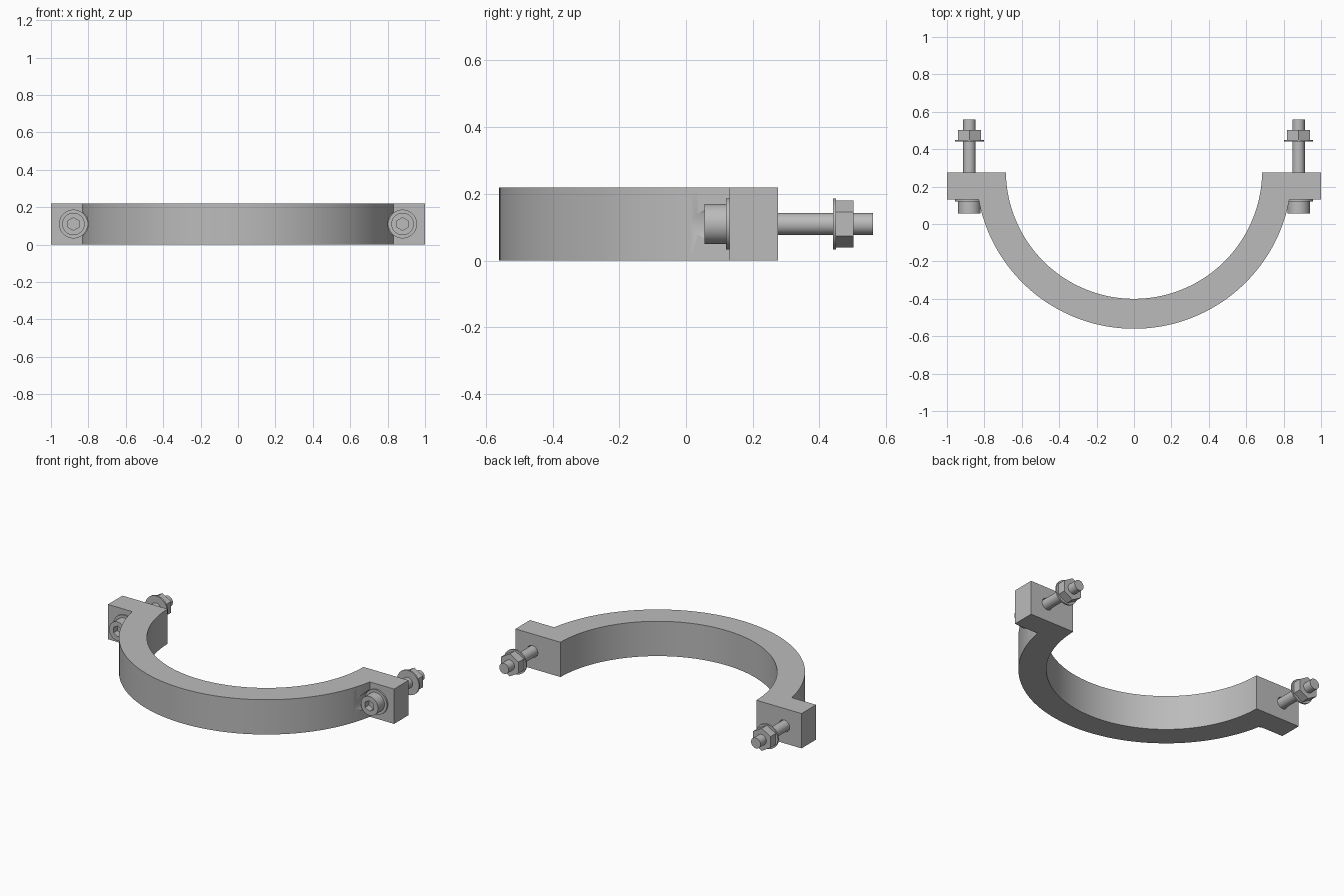
import bpy, bmesh, math
from mathutils import Matrix, Vector

if "Cube" in bpy.data.objects:
    bpy.data.objects.remove(bpy.data.objects["Cube"])

steel = bpy.data.materials.new("steel_grey")
steel.use_nodes = True
GREY = (0.5, 0.5, 0.5, 1)
steel.diffuse_color = GREY
steel.node_tree.nodes["Principled BSDF"].inputs["Base Color"].default_value = GREY

H = 0.22                        # clamp height
CY, R_IN, R_OUT = 0.285, 0.685, 0.845
Y_FRONT, Y_BACK = 0.13, 0.275   # lug faces
BOLT_X, BOLT_Z = 0.88, H / 2


def finish(bm, name):
    bmesh.ops.recalc_face_normals(bm, faces=bm.faces)
    mesh = bpy.data.meshes.new(name)
    bm.to_mesh(mesh)
    bm.free()
    mesh.materials.append(steel)
    obj = bpy.data.objects.new(name, mesh)
    bpy.context.collection.objects.link(obj)
    return obj


def smooth(obj):
    bpy.ops.object.select_all(action="DESELECT")
    obj.select_set(True)
    bpy.context.view_layer.objects.active = obj
    bpy.ops.object.shade_smooth_by_angle(angle=math.radians(30))


def rod(name, x, y0, y1, radius, sides=48):
    """Closed prism along y; with six sides its corners point up and down."""
    bm = bmesh.new()
    place = (Matrix.Translation((x, (y0 + y1) / 2, BOLT_Z))
             @ Matrix.Rotation(math.pi / 2, 4, "X"))
    bmesh.ops.create_cone(bm, cap_ends=True, segments=sides, radius1=radius,
                          radius2=radius, depth=y1 - y0, matrix=place)
    return finish(bm, name)


def cut(obj, cutters):
    """Subtract the cutters, then bake the result and drop them."""
    for c in cutters:
        mod = obj.modifiers.new("cut", "BOOLEAN")
        mod.operation, mod.solver, mod.object = "DIFFERENCE", "EXACT", c
    graph = bpy.context.evaluated_depsgraph_get()
    mesh = bpy.data.meshes.new_from_object(obj.evaluated_get(graph))
    obj.modifiers.clear()
    obj.data = mesh
    for c in cutters:
        bpy.data.objects.remove(c)


def arc(radius, y_end, steps=96):
    """Points on the lower arc from right to left, ending at height y_end."""
    a = math.asin((y_end - CY) / radius)
    start, stop = a, -math.pi - a
    return [(radius * math.cos(start + (stop - start) * i / steps),
             CY + radius * math.sin(start + (stop - start) * i / steps))
            for i in range(steps + 1)]


# Half ring with a square lug at each end, extruded from one outline
outline = arc(R_OUT, Y_FRONT)
outline += [(-1, Y_FRONT), (-1, Y_BACK)]
outline += arc(R_IN, Y_BACK)[::-1]
outline += [(1, Y_BACK), (1, Y_FRONT)]
bm = bmesh.new()
face = bm.faces.new([bm.verts.new((x, y, 0)) for x, y in outline])
top = bmesh.ops.extrude_face_region(bm, geom=[face])["geom"]
bmesh.ops.translate(bm, vec=Vector((0, 0, H)),
                    verts=[v for v in top if isinstance(v, bmesh.types.BMVert)])
clamp = finish(bm, "clamp_half")

# Bolt clearance holes and spot faces for the heads
cutters = []
for s in (1, -1):
    cutters.append(rod("hole_cutter", s * BOLT_X, 0.1, 0.35, 0.037))
    cutters.append(rod("spot_face_cutter", s * BOLT_X, -0.15, Y_FRONT, 0.079))
cut(clamp, cutters)
smooth(clamp)

# Bolt, washers and nut on each side
for s, side in ((1, "left"), (-1, "right")):
    x = s * BOLT_X
    head = rod(side + "_bolt_head", x, 0.055, 0.121, 0.06)
    cut(head, [rod("socket_cutter", x, 0.0, 0.095, 0.034, 6)])
    parts = [
        head,
        rod(side + "_head_washer", x, 0.12, Y_FRONT, 0.077),
        rod(side + "_bolt_shank", x, 0.115, 0.56, 0.033),
        rod(side + "_nut_washer", x, 0.44, 0.45, 0.077),
        rod(side + "_nut", x, 0.45, 0.502, 0.071, 6),
    ]
    for p in parts:
        smooth(p)
